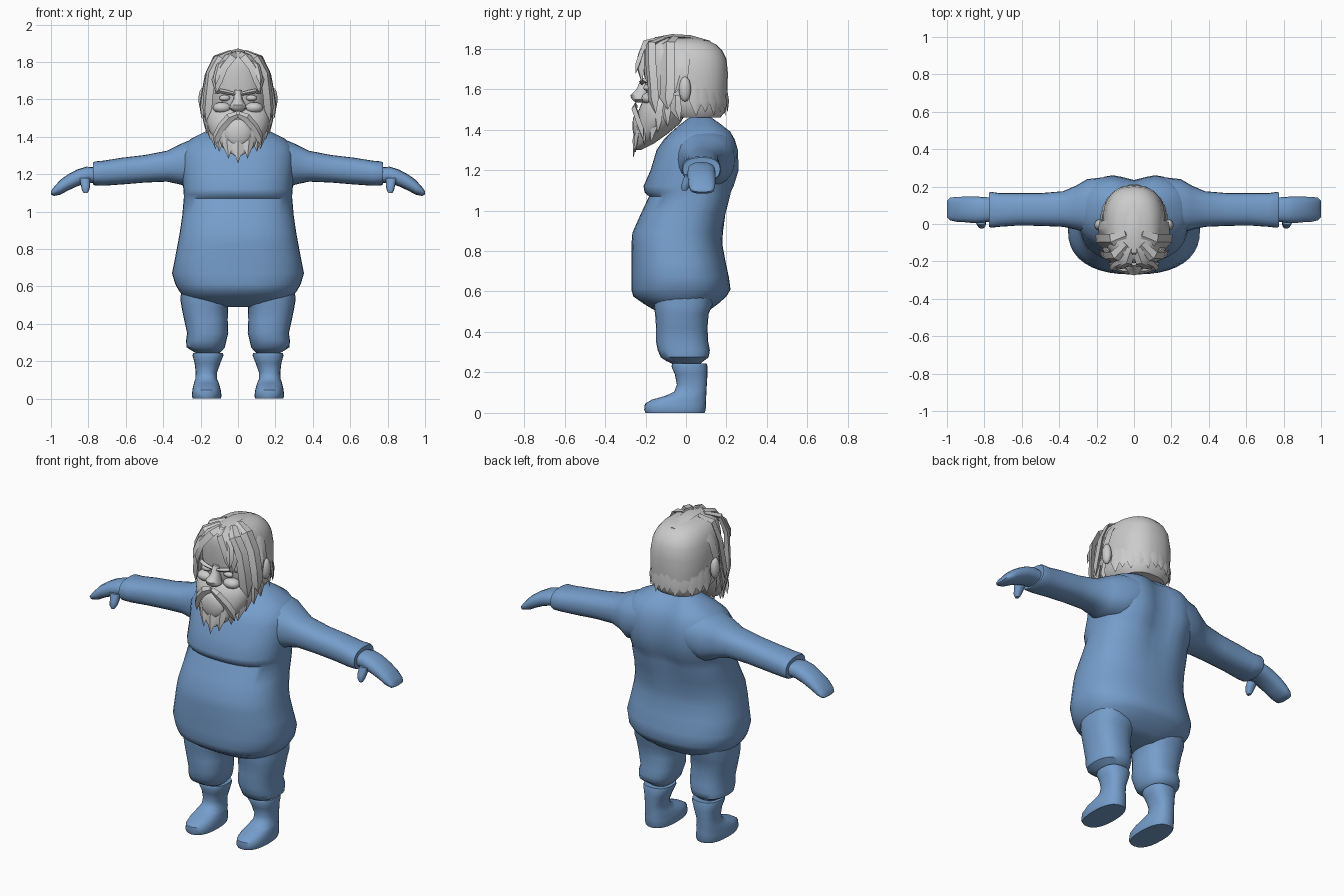
import bpy, bmesh, math
from mathutils import Vector


def material(name, rgb):
    m = bpy.data.materials.new(name)
    m.diffuse_color = (*rgb, 1)
    return m


BLUE = material("blue_cloth", (0.18, 0.34, 0.60))
GREY = material("grey_hair", (0.60, 0.60, 0.60))


def finish(name, bm, mat, mirror=False, angle=45):
    bmesh.ops.recalc_face_normals(bm, faces=bm.faces[:])
    me = bpy.data.meshes.new(name)
    bm.to_mesh(me)
    bm.free()
    me.materials.append(mat)
    ob = bpy.data.objects.new(name, me)
    bpy.context.collection.objects.link(ob)
    bpy.ops.object.select_all(action='DESELECT')
    ob.select_set(True)
    bpy.context.view_layer.objects.active = ob
    bpy.ops.object.shade_smooth_by_angle(angle=math.radians(angle))
    if mirror:
        ob.modifiers.new("mirror", 'MIRROR')
    return ob


def skin(bm, rings):
    """Bridge equal-length point rings and cap both ends."""
    vs = [[bm.verts.new(p) for p in r] for r in rings]
    n = len(vs[0])
    for a, b in zip(vs, vs[1:]):
        for i in range(n):
            j = (i + 1) % n
            bm.faces.new((a[i], a[j], b[j], b[i]))
    bm.faces.new(vs[0])
    bm.faces.new(vs[-1])


def loft(name, rows, mat, along='z', n=24, power=2.4, mirror=False, warp=None):
    """Rows are (position, min_a, max_a, min_b, max_b) across the loft axis."""
    rings = []
    for t, a0, a1, b0, b1 in rows:
        ring = []
        for i in range(n):
            w = 2 * math.pi * i / n
            c, s = math.cos(w), math.sin(w)
            a = (a0 + a1) / 2 + (a1 - a0) / 2 * math.copysign(abs(c) ** (2 / power), c)
            b = (b0 + b1) / 2 + (b1 - b0) / 2 * math.copysign(abs(s) ** (2 / power), s)
            p = Vector((a, b, t)) if along == 'z' else Vector((t, a, b))
            ring.append(warp(p) if warp else p)
        rings.append(ring)
    bm = bmesh.new()
    skin(bm, rings)
    return finish(name, bm, mat, mirror)


def ball(name, loc, size, mat, mirror=False):
    bm = bmesh.new()
    bmesh.ops.create_uvsphere(bm, u_segments=14, v_segments=8, radius=1)
    for v in bm.verts:
        v.co = Vector(loc) + Vector([v.co[k] * size[k] for k in range(3)])
    return finish(name, bm, mat, mirror)


def lock(name, pts, width, thick=0.012, mirror=False):
    """Flat pointed strand of hair following a path around the head."""
    pts = [Vector(p) for p in pts]
    rings = []
    for i, p in enumerate(pts):
        d = (pts[min(i + 1, len(pts) - 1)] - pts[max(i - 1, 0)]).normalized()
        out = p - Vector((0, 0.0, min(p.z, 1.62)))
        out = (out - d * out.dot(d)).normalized()
        side = d.cross(out)
        k = 0.04 if i == len(pts) - 1 else (0.7 if i == 0 else 1.0)
        rings.append([p + side * width * k, p + out * thick * k,
                      p - side * width * k, p - out * thick * k])
    bm = bmesh.new()
    skin(bm, rings)
    finish(name, bm, GREY, mirror, 35)


# Torso, with a groove down the upper back
def spine(p):
    if p.y > 0.1:
        f = min(1, max(0, (p.z - 0.9) / 0.25))
        p.y -= 0.04 * f * math.exp(-(p.x / 0.08) ** 2)
    return p


torso = [(0.49, 0.12, -0.10, 0.08), (0.51, 0.24, -0.16, 0.12), (0.54, 0.285, -0.21, 0.16),
         (0.575, 0.315, -0.26, 0.20), (0.61, 0.335, -0.27, 0.22), (0.67, 0.353, -0.27, 0.212),
         (0.75, 0.337, -0.27, 0.195), (0.83, 0.322, -0.27, 0.18), (0.89, 0.311, -0.265, 0.182),
         (0.98, 0.298, -0.225, 0.203), (1.07, 0.29, -0.183, 0.23), (1.09, 0.29, -0.205, 0.235),
         (1.12, 0.292, -0.21, 0.25), (1.20, 0.30, -0.175, 0.275), (1.30, 0.305, -0.145, 0.27),
         (1.35, 0.29, -0.11, 0.255), (1.39, 0.25, -0.07, 0.235), (1.425, 0.18, -0.03, 0.195),
         (1.455, 0.12, 0.01, 0.16), (1.48, 0.05, 0.06, 0.13)]
loft("torso", [(z, -w, w, f, b) for z, w, f, b in torso], BLUE, n=40, warp=spine)

# Sleeves with a cuff lip
loft("sleeve", [(0.16, -0.06, 0.25, 1.14, 1.40), (0.25, -0.05, 0.24, 1.12, 1.385),
                (0.31, -0.03, 0.205, 1.145, 1.36), (0.38, -0.015, 0.175, 1.16, 1.325),
                (0.50, -0.01, 0.165, 1.155, 1.302), (0.62, -0.008, 0.165, 1.145, 1.288),
                (0.72, -0.015, 0.165, 1.138, 1.272), (0.765, -0.02, 0.172, 1.14, 1.268),
                (0.775, -0.015, 0.168, 1.145, 1.262), (0.772, 0.01, 0.14, 1.165, 1.24)],
     BLUE, 'x', mirror=True)

# Hands and thumbs
loft("hand", [(0.75, 0.015, 0.14, 1.155, 1.235), (0.81, 0.008, 0.145, 1.15, 1.24),
              (0.86, 0.005, 0.147, 1.135, 1.225), (0.91, 0.01, 0.146, 1.112, 1.198),
              (0.95, 0.012, 0.145, 1.09, 1.17), (0.985, 0.02, 0.14, 1.083, 1.13),
              (1.0, 0.035, 0.125, 1.092, 1.108)], BLUE, 'x', 16, mirror=True)
loft("thumb", [(1.18, 0.79, 0.85, -0.005, 0.05), (1.14, 0.79, 0.84, -0.02, 0.03),
               (1.115, 0.795, 0.835, -0.025, 0.015), (1.098, 0.805, 0.825, -0.02, 0.005)],
     BLUE, n=10, mirror=True)

# Trouser legs gathered above the boots
loft("trouser_leg", [(0.62, 0.05, 0.30, -0.16, 0.14), (0.53, 0.03, 0.308, -0.16, 0.13),
                     (0.49, 0.053, 0.302, -0.153, 0.112), (0.42, 0.055, 0.288, -0.148, 0.106),
                     (0.35, 0.052, 0.272, -0.148, 0.11), (0.31, 0.062, 0.278, -0.14, 0.118),
                     (0.275, 0.07, 0.275, -0.125, 0.112), (0.255, 0.085, 0.245, -0.095, 0.085),
                     (0.235, 0.11, 0.21, -0.05, 0.06)], BLUE, mirror=True)

# Boots
loft("boot", [(0.0, 0.092, 0.242, -0.2, 0.092), (0.015, 0.088, 0.247, -0.207, 0.097),
              (0.045, 0.092, 0.244, -0.203, 0.1), (0.065, 0.097, 0.24, -0.17, 0.1),
              (0.085, 0.103, 0.235, -0.1, 0.1), (0.105, 0.112, 0.228, -0.058, 0.101),
              (0.14, 0.112, 0.226, -0.045, 0.103), (0.19, 0.094, 0.232, -0.055, 0.106),
              (0.23, 0.078, 0.243, -0.072, 0.106), (0.243, 0.08, 0.24, -0.068, 0.102),
              (0.238, 0.11, 0.21, -0.03, 0.07)], BLUE, mirror=True)

# Head with its hair cap
head = [(1.46, 0.13, -0.10, 0.17), (1.49, 0.155, -0.15, 0.195), (1.53, 0.163, -0.19, 0.2),
        (1.60, 0.168, -0.2, 0.205), (1.68, 0.168, -0.208, 0.207), (1.75, 0.157, -0.21, 0.2),
        (1.79, 0.143, -0.207, 0.18), (1.82, 0.122, -0.198, 0.15), (1.84, 0.095, -0.17, 0.11),
        (1.852, 0.05, -0.13, 0.05)]
loft("head", [(z, -w, w, f, b) for z, w, f, b in head], GREY, n=32)

# Face
loft("nose", [(1.535, -0.025, 0.025, -0.25, -0.18), (1.55, -0.045, 0.045, -0.268, -0.18),
              (1.57, -0.042, 0.042, -0.275, -0.18), (1.60, -0.024, 0.024, -0.245, -0.18),
              (1.65, -0.018, 0.018, -0.222, -0.18)], GREY, n=12, power=2)
ball("eye", (0.072, -0.193, 1.607), (0.03, 0.018, 0.016), GREY, True)
ball("cheek", (0.085, -0.18, 1.555), (0.05, 0.04, 0.03), GREY, True)
lock("brow", [(0.015, -0.217, 1.628), (0.06, -0.218, 1.638), (0.095, -0.205, 1.645),
              (0.125, -0.185, 1.63)], 0.012, 0.014, True)
ball("ear", (0.188, -0.005, 1.60), (0.024, 0.03, 0.062), GREY, True)

# Beard body, chin tuft and moustache
loft("beard", [(1.30, -0.02, 0.02, -0.258, -0.22), (1.33, -0.07, 0.07, -0.256, -0.16),
               (1.38, -0.12, 0.12, -0.252, -0.09), (1.43, -0.155, 0.155, -0.247, -0.03),
               (1.48, -0.17, 0.17, -0.24, 0.0), (1.53, -0.168, 0.168, -0.22, 0.0),
               (1.555, -0.16, 0.16, -0.19, 0.0)], GREY, n=28, power=2.1)
ball("chin_tuft", (0, -0.235, 1.42), (0.075, 0.03, 0.075), GREY)
lock("moustache", [(0.004, -0.25, 1.52), (0.045, -0.255, 1.502), (0.09, -0.238, 1.45),
                   (0.115, -0.22, 1.40), (0.125, -0.21, 1.35)], 0.024, 0.014, True)

# Beard points
lock("beard_point_middle", [(0, -0.235, 1.44), (0, -0.252, 1.35), (0, -0.26, 1.26)], 0.032)
for root, mid, tip in [((0.06, -0.23, 1.43), (0.055, -0.245, 1.36), (0.05, -0.25, 1.285)),
                       ((0.10, -0.21, 1.45), (0.10, -0.21, 1.39), (0.10, -0.205, 1.32)),
                       ((0.12, -0.17, 1.47), (0.125, -0.165, 1.40), (0.12, -0.175, 1.335)),
                       ((0.15, -0.14, 1.53), (0.155, -0.14, 1.45), (0.148, -0.14, 1.385)),
                       ((0.165, -0.09, 1.57), (0.173, -0.10, 1.49), (0.168, -0.09, 1.415)),
                       ((0.168, -0.05, 1.57), (0.178, -0.05, 1.50), (0.172, -0.03, 1.44))]:
    lock("beard_point", [root, mid, tip], 0.03, mirror=True)

# Hair curtains parted over the forehead
lock("front_curtain", [(0.015, -0.13, 1.848), (0.04, -0.20, 1.828), (0.085, -0.222, 1.77),
                       (0.112, -0.222, 1.70), (0.118, -0.218, 1.63)], 0.034, 0.016, True)
lock("fringe_tip", [(0.03, -0.19, 1.835), (0.10, -0.22, 1.78), (0.115, -0.24, 1.72),
                    (0.12, -0.25, 1.675)], 0.02, mirror=True)
lock("temple_curtain", [(0.04, -0.11, 1.85), (0.10, -0.175, 1.822), (0.145, -0.175, 1.74),
                        (0.158, -0.165, 1.63), (0.165, -0.16, 1.55), (0.172, -0.15, 1.48)],
     0.036, 0.016, True)
lock("side_curtain", [(0.04, -0.06, 1.855), (0.115, -0.09, 1.825), (0.16, -0.09, 1.73),
                      (0.178, -0.09, 1.63), (0.188, -0.095, 1.56), (0.195, -0.09, 1.50)],
     0.04, 0.015, True)
lock("ear_curtain", [(0.03, 0.0, 1.845), (0.11, -0.01, 1.815), (0.157, -0.02, 1.75),
                     (0.178, -0.03, 1.66), (0.19, -0.055, 1.58)], 0.04, 0.013, True)
lock("crown_strand", [(0.0, 0.12, 1.83), (0.0, 0.02, 1.855), (0.0, -0.07, 1.86),
                      (0.0, -0.15, 1.845), (0.0, -0.2, 1.80)], 0.04, 0.012)

# Ragged hem around the back of the hair
for k in range(6):
    w = math.radians(9 + 30 * k * 0.5)
    x, y = 0.168 * math.cos(w), 0.02 + 0.18 * math.sin(w)
    lock("back_hem", [(x * 0.97, y * 0.97, 1.62), (x * 1.02, y * 1.02, 1.54),
                      (x * 1.05, y * 1.03, 1.47 + 0.015 * (k % 2))], 0.034, 0.01, True)
